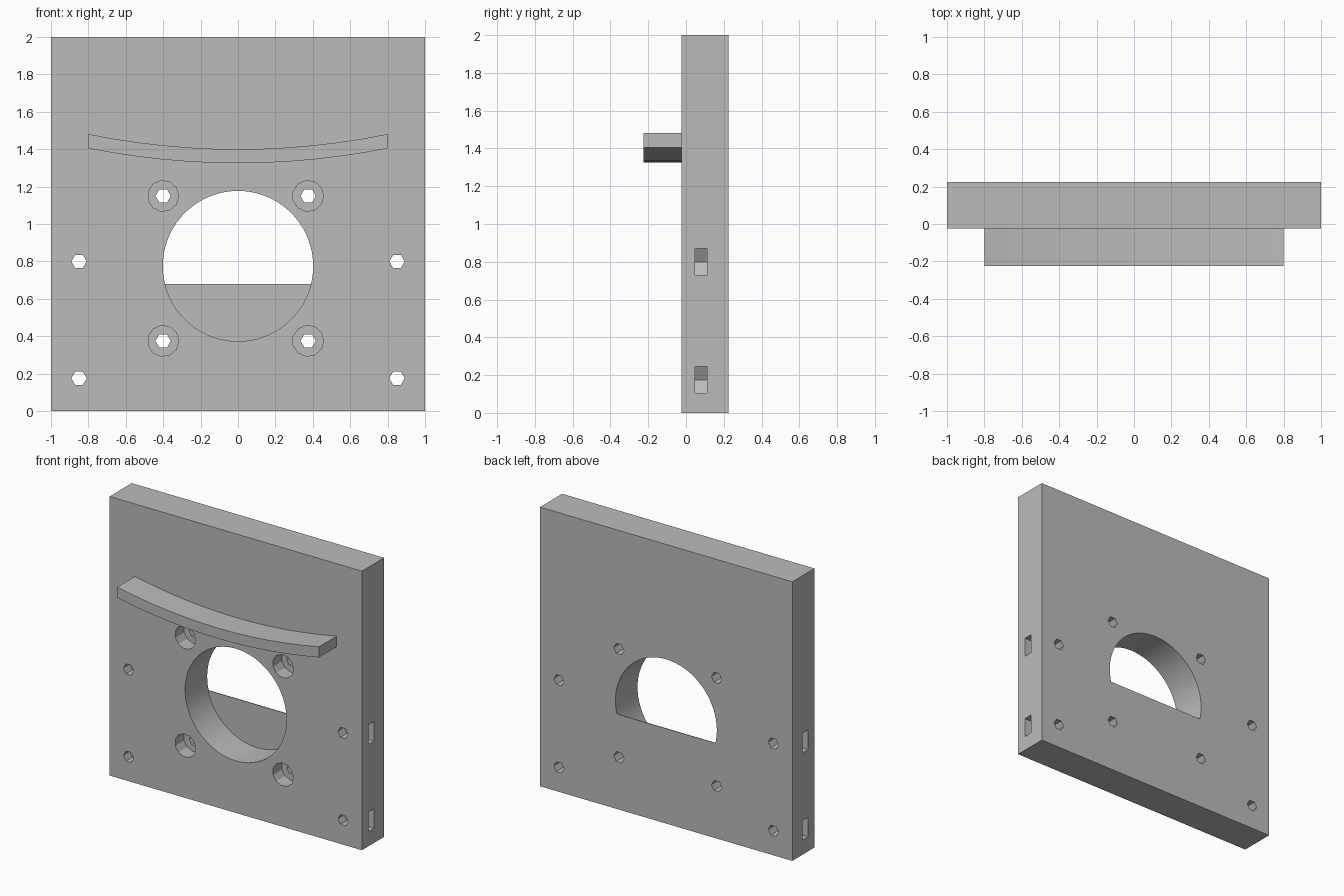
import bpy, bmesh
from math import cos, sin, pi, sqrt, radians

if "Cube" in bpy.data.objects:
    bpy.data.objects.remove(bpy.data.objects["Cube"])

grey = bpy.data.materials.new("plain grey")
grey.use_nodes = True
grey.diffuse_color = (0.5, 0.5, 0.5, 1)
grey.node_tree.nodes["Principled BSDF"].inputs["Base Color"].default_value = (0.5, 0.5, 0.5, 1)

FRONT, BACK = -0.025, 0.225


def prism(name, outline, y0, y1):
    """Extrude an x-z outline from y0 to y1."""
    bm = bmesh.new()
    base = bm.faces.new([bm.verts.new((x, y0, z)) for x, z in outline])
    new = bmesh.ops.extrude_face_region(bm, geom=[base])["geom"]
    bmesh.ops.translate(bm, vec=(0, y1 - y0, 0),
                        verts=[v for v in new if isinstance(v, bmesh.types.BMVert)])
    bmesh.ops.recalc_face_normals(bm, faces=bm.faces)
    mesh = bpy.data.meshes.new(name)
    bm.to_mesh(mesh)
    bm.free()
    mesh.materials.append(grey)
    ob = bpy.data.objects.new(name, mesh)
    bpy.context.collection.objects.link(ob)
    return ob


def circle(x, z, r, n):
    return [(x + r * cos(2 * pi * i / n), z + r * sin(2 * pi * i / n)) for i in range(n)]


def activate(ob):
    bpy.ops.object.select_all(action='DESELECT')
    bpy.context.view_layer.objects.active = ob
    ob.select_set(True)


def cut(target, outline, y0, y1):
    cutter = prism("cutter", outline, y0, y1)
    cutter.hide_render = True
    mod = target.modifiers.new("cut", 'BOOLEAN')
    mod.operation, mod.solver, mod.object = 'DIFFERENCE', 'EXACT', cutter
    activate(target)
    bpy.ops.object.modifier_apply(modifier=mod.name)
    bpy.data.objects.remove(cutter)


# Main plate
plate = prism("plate", [(-1, 0), (1, 0), (1, 2), (-1, 2)], FRONT, BACK)

# Large round opening
HOLE_Z, HOLE_R, SILL = 0.775, 0.402, 0.68
cut(plate, circle(0, HOLE_Z, HOLE_R, 72), -0.1, 0.3)

# Counterbored screw holes around the opening
for x in (-0.4, 0.375):
    for z in (0.375, 1.15):
        cut(plate, circle(x, z, 0.083, 11), -0.1, FRONT + 0.1)
        cut(plate, circle(x, z, 0.041, 6), -0.1, 0.3)

# Edge screw holes with nut slots opening to the sides
for side in (-1, 1):
    for z in (0.175, 0.8):
        cut(plate, circle(side * 0.85, z, 0.041, 6), -0.1, 0.3)
        h = 0.07
        slot = [(1.1, z - h), (1.1, z + h), (0.81, z + h), (0.77, z), (0.81, z - h)]
        cut(plate, [(side * x, zz) for x, zz in slot], 0.047, 0.112)

# Thin web closing the lower part of the opening at the back
half = sqrt(HOLE_R ** 2 - (SILL - HOLE_Z) ** 2)
lower = [p for p in circle(0, HOLE_Z, HOLE_R, 72) if p[1] < SILL]
web = prism("back_web", [(-half, SILL)] + lower + [(half, SILL)], BACK - 0.006, BACK)

# Curved shelf on the front
SHELF_R, STEPS = 4.0, 12
xs = [-0.8 + 1.6 * i / STEPS for i in range(STEPS + 1)]


def arc(r):
    return [(x, 1.4 + SHELF_R - sqrt(r * r - x * x)) for x in xs]


shelf = prism("curved_shelf", arc(SHELF_R + 0.075) + arc(SHELF_R)[::-1], FRONT - 0.2, FRONT)

for ob in (plate, shelf):
    activate(ob)
    bpy.ops.object.shade_smooth_by_angle(angle=radians(20))
